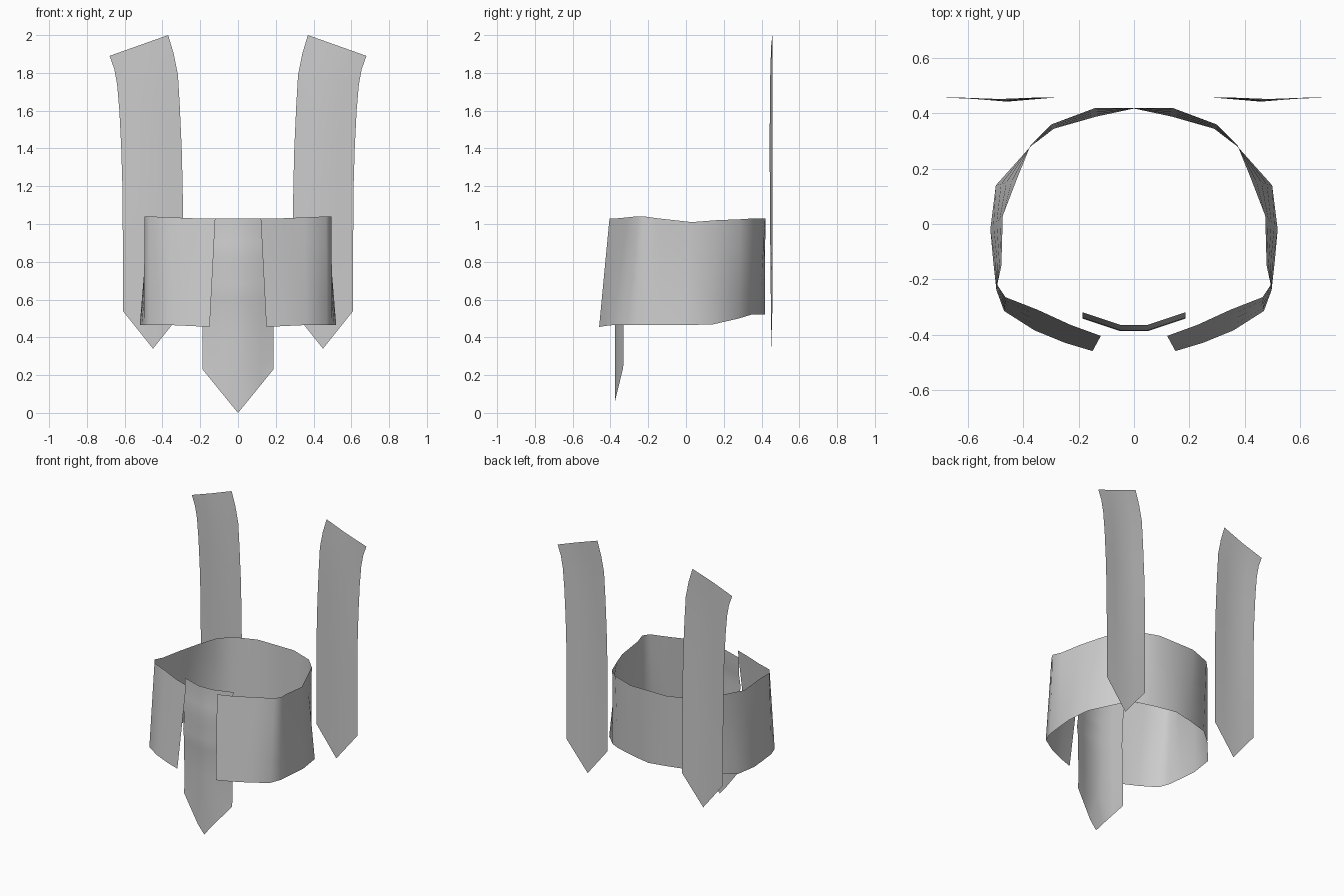
import bpy
import math


def sheet(name, rows, mirror=False, merge=True):
    """Open cloth sheet made from rows of points, optionally mirrored in x."""
    n = len(rows[0])
    verts = [p for row in rows for p in row]
    faces = [(r * n + c, r * n + c + 1, (r + 1) * n + c + 1, (r + 1) * n + c)
             for r in range(len(rows) - 1) for c in range(n - 1)]
    mesh = bpy.data.meshes.new(name)
    mesh.from_pydata(verts, [], faces)
    obj = bpy.data.objects.new(name, mesh)
    bpy.context.collection.objects.link(obj)
    for p in mesh.polygons:
        p.use_smooth = True
    if mirror:
        m = obj.modifiers.new("mirror", 'MIRROR')
        m.use_axis[0] = True
        m.use_mirror_merge = merge
        m.merge_threshold = 0.001
    return obj


# Wraparound skirt band: upper and lower hems of one half, open at the front
top = [(0.12, -0.405, 1.03), (0.23, -0.365, 1.03), (0.35, -0.31, 1.035),
       (0.465, -0.265, 1.04), (0.495, -0.22, 1.04), (0.48, -0.15, 1.03),
       (0.475, 0.03, 1.01), (0.425, 0.16, 1.02), (0.375, 0.285, 1.025),
       (0.30, 0.36, 1.03), (0.14, 0.42, 1.03), (0, 0.42, 1.03)]
bottom = [(0.15, -0.46, 0.455), (0.25, -0.43, 0.46), (0.36, -0.385, 0.465),
          (0.47, -0.315, 0.465), (0.498, -0.24, 0.465), (0.51, -0.13, 0.465),
          (0.52, -0.02, 0.465), (0.50, 0.14, 0.468), (0.375, 0.28, 0.50),
          (0.29, 0.345, 0.52), (0.14, 0.388, 0.52), (0, 0.418, 0.52)]
band_rows = []
for i in range(5):
    t = i / 4
    band_rows.append([tuple(a + (b - a) * t for a, b in zip(p, q))
                      for p, q in zip(top, bottom)])
sheet("skirt_band", band_rows, mirror=True)

# Front flap: curved cloth with a slight fold and a pointed end
flap_rows = []
for z, y in [(1.03, -0.365), (0.9, -0.37), (0.82, -0.385), (0.76, -0.376),
             (0.68, -0.388), (0.6, -0.378), (0.42, -0.376), (0.23, -0.376)]:
    flap_rows.append([(x, y + 0.045 * max(0, (abs(x) - 0.05) / 0.135), z)
                      for x in (0, 0.05, 0.12, 0.187)])
flap_rows.append([(x, -0.376 + 0.3 * max(0, x - 0.05), z) for x, z in
                  ((0, 0), (0.05, 0.061), (0.12, 0.147), (0.187, 0.23))])
flap_rows[-2] = [(x, y, 0.26 if x > 0.18 else 0.24) for x, y, z in flap_rows[-2]]
sheet("front_flap", flap_rows, mirror=True)

# Back straps: inner and outer edges (x, z) from the slanted top to the point
edges = [(0.37, 2.00, 0.68, 1.89), (0.34, 1.90, 0.655, 1.82),
         (0.318, 1.79, 0.64, 1.74), (0.308, 1.62, 0.628, 1.60),
         (0.298, 1.40, 0.618, 1.40), (0.293, 1.20, 0.612, 1.20),
         (0.29, 0.95, 0.61, 0.95), (0.29, 0.72, 0.61, 0.72),
         (0.29, 0.54, 0.61, 0.54)]
strap_rows = []
for i, (xi, zi, xo, zo) in enumerate(edges):
    depth = 0.006 + 0.008 * math.sin(math.pi * i / 8)
    row = []
    for t in (0, 0.25, 0.5, 0.75, 1):
        y = 0.457 - depth * (1 - abs(2 * t - 1))
        z = zi + (zo - zi) * t
        if i == len(edges) - 1:
            z -= 0.2 * (1 - abs(2 * t - 1))
        row.append((xi + (xo - xi) * t, y, z))
    strap_rows.append(row)
sheet("back_straps", strap_rows, mirror=True, merge=False)
